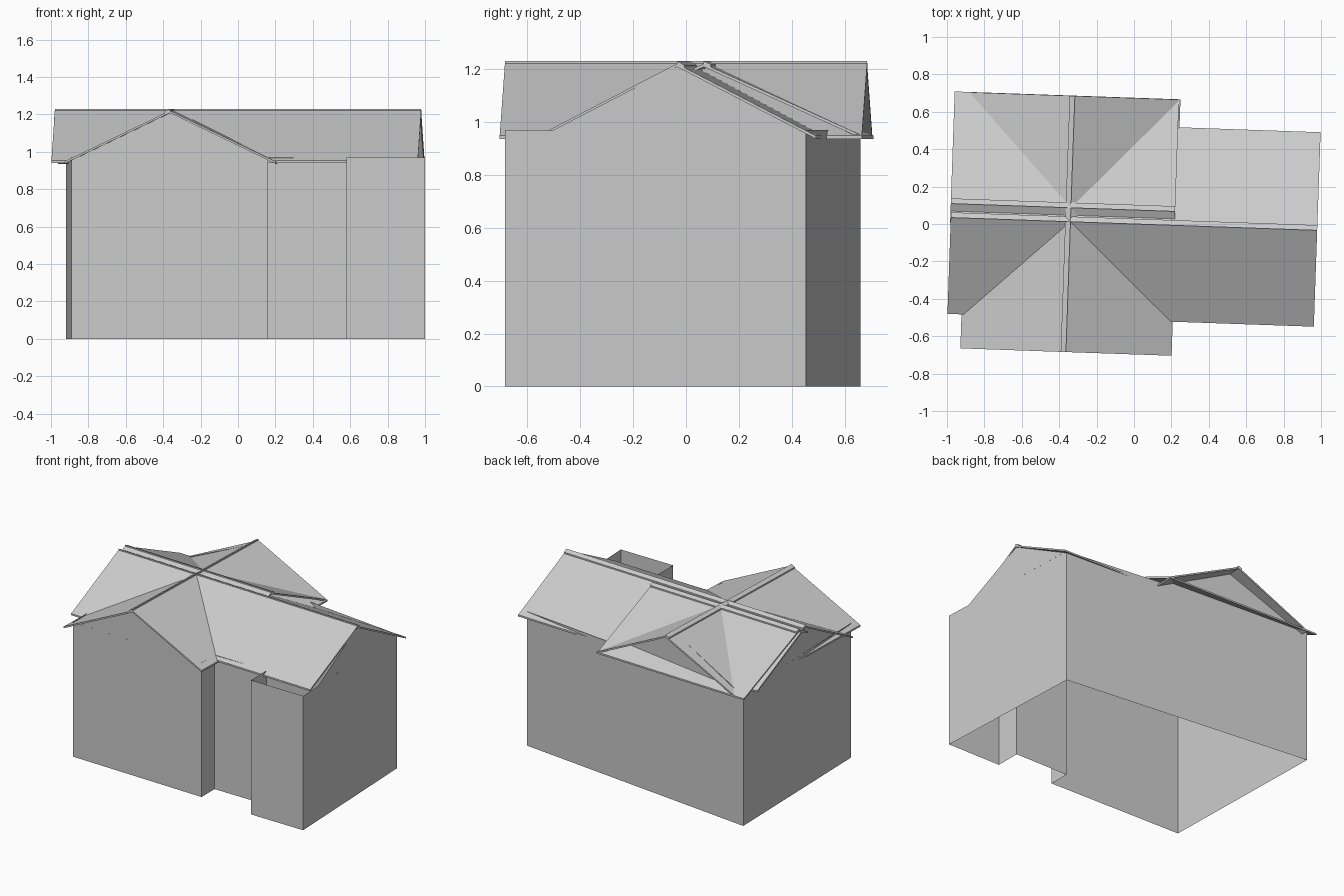
import bpy
import math

if "Cube" in bpy.data.objects:
    bpy.data.objects.remove(bpy.data.objects["Cube"])

WALL_H = 0.97
RIDGE_Z, EAVE_Z, THICK = 1.22, 0.948, 0.012
CAP_Z, CAP_W = 1.23, 0.028
TILT = math.radians(-2.0)


def add_mesh(name, verts, faces):
    mesh = bpy.data.meshes.new(name)
    mesh.from_pydata(verts, [], faces)
    mesh.update()
    obj = bpy.data.objects.new(name, mesh)
    bpy.context.collection.objects.link(obj)
    return obj


def extrude(name, profile, half_len, centre, angle):
    """Sweep a closed (y, z) profile along local x."""
    n = len(profile)
    verts = [(x, y, z) for x in (-half_len, half_len) for y, z in profile]
    faces = [(i, (i + 1) % n, (i + 1) % n + n, i + n) for i in range(n)]
    faces += [tuple(range(n)), tuple(range(2 * n - 1, n - 1, -1))]
    obj = add_mesh(name, verts, faces)
    obj.location = (centre[0], centre[1], 0)
    obj.rotation_euler.z = angle


def roof(name, centre, half_len, width_a, width_b, angle):
    """Thin gabled sheet plus a narrow ridge strip on its +y slope."""
    slope = (RIDGE_Z - EAVE_Z) / width_b
    top = [(-width_a, RIDGE_Z - slope * width_a), (0, RIDGE_Z), (width_b, EAVE_Z)]
    under = [(y, z - THICK) for y, z in reversed(top)]
    extrude(name, top + under, half_len, centre, angle)
    drop = slope * CAP_W
    extrude(name + "_ridge_strip",
            [(0, RIDGE_Z), (0, CAP_Z), (CAP_W, CAP_Z - drop), (CAP_W, RIDGE_Z - drop)],
            half_len, centre, angle)


# Walls: open shell with a recessed entrance and a slightly skewed back
plan = [(-0.89, -0.615), (0.16, -0.645), (0.16, -0.495), (0.58, -0.50),
        (0.58, -0.68), (1.0, -0.685), (0.953, 0.453), (-0.92, 0.66)]
n = len(plan)
add_mesh("walls",
         [(x, y, z) for z in (0, WALL_H) for x, y in plan],
         [(i, (i + 1) % n, (i + 1) % n + n, i + n) for i in range(n)])

# Gable walls filling the roof ends, in line with the walls below
gables = {
    "front_gable": ((-0.88, -0.615), (0.15, -0.645)),
    "back_gable": ((0.19, 0.537), (-0.85, 0.652)),
    "left_gable": ((-0.917, 0.49), (-0.892, -0.44)),
    "right_gable": ((0.992, -0.50), (0.954, 0.44)),
}
for name, (p, q) in gables.items():
    mid = ((p[0] + q[0]) / 2, (p[1] + q[1]) / 2, RIDGE_Z - THICK / 2)
    add_mesh(name, [(*p, WALL_H), (*q, WALL_H), mid], [(0, 1, 2)])

# Roofs: long main ridge, cross wing, and the offset back section
roof("main_roof", (0, 0), 0.98, 0.515, 0.525, TILT)
roof("cross_roof", (-0.34, 0.0), 0.685, 0.565, 0.565, TILT + math.pi / 2)
roof("back_roof", (-0.38, 0.088), 0.6, 0.1, 0.6, TILT)
